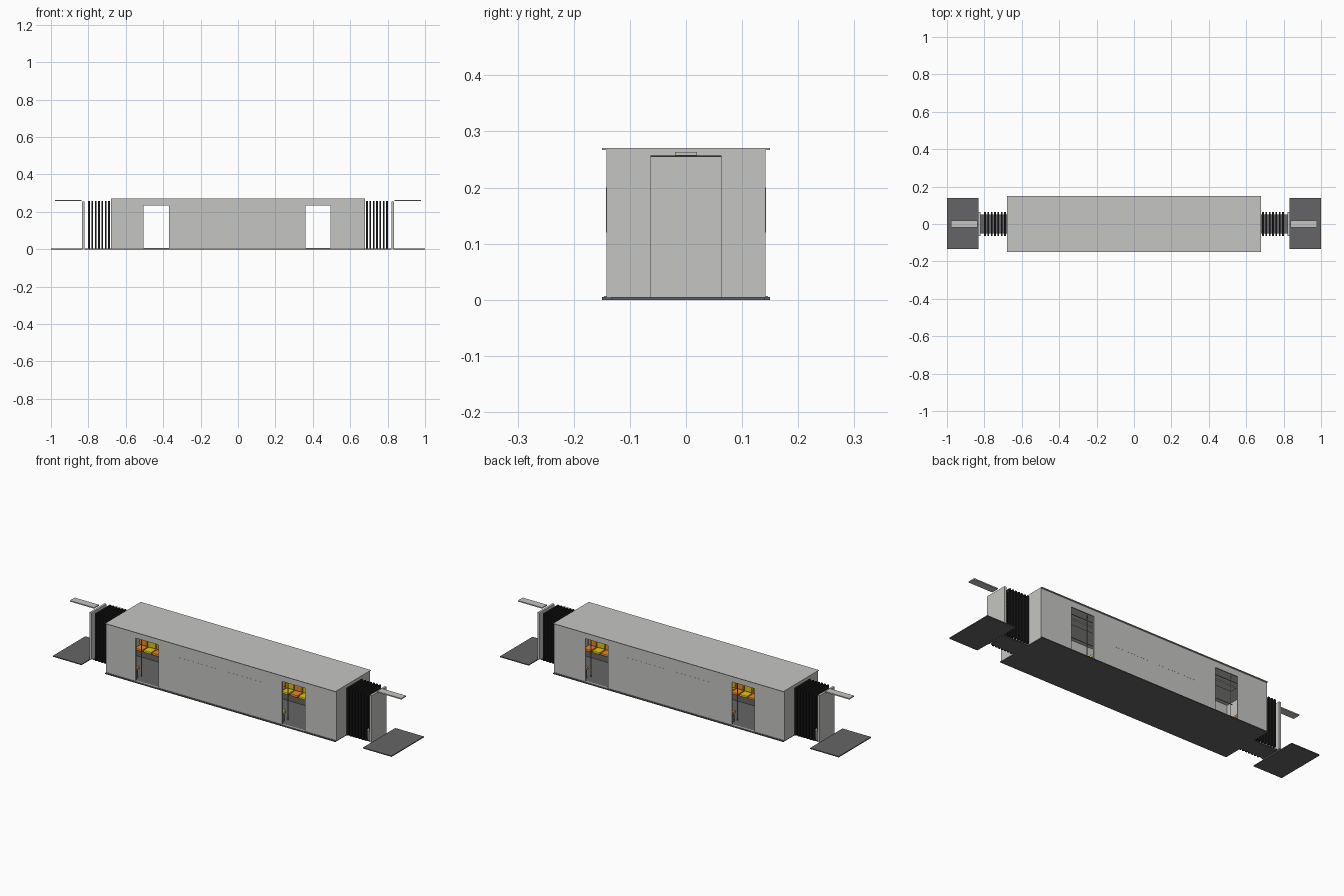
import bpy, bmesh, math
from mathutils import Vector

cube = bpy.data.objects.get("Cube")
if cube:
    bpy.data.objects.remove(cube, do_unlink=True)


def material(name, r, g, b):
    m = bpy.data.materials.new(name)
    m.use_nodes = True
    m.diffuse_color = (r, g, b, 1)
    m.node_tree.nodes["Principled BSDF"].inputs["Base Color"].default_value = (r, g, b, 1)
    return m


BODY = material("body_grey", 0.56, 0.56, 0.54)
FLOOR = material("floor_dark_grey", 0.13, 0.13, 0.135)
RUBBER = material("bellows_black", 0.012, 0.012, 0.012)
ORANGE = material("seat_orange", 0.8, 0.25, 0.02)
YELLOW = material("seat_yellow", 0.75, 0.55, 0.01)
STEEL = material("rail_steel", 0.3, 0.3, 0.3)


def finish(name, bm, mat):
    bmesh.ops.recalc_face_normals(bm, faces=bm.faces)
    mesh = bpy.data.meshes.new(name)
    bm.to_mesh(mesh)
    bm.free()
    mesh.materials.append(mat)
    ob = bpy.data.objects.new(name, mesh)
    bpy.context.collection.objects.link(ob)
    return ob


def box(name, x, y, z, mat, bevel=0):
    """Box from (min, max) ranges on each axis."""
    bm = bmesh.new()
    bmesh.ops.create_cube(bm, size=1)
    for v in bm.verts:
        v.co = Vector([(a + b) / 2 + c * abs(b - a) for (a, b), c in zip((x, y, z), v.co)])
    if bevel:
        bmesh.ops.bevel(bm, geom=bm.edges[:], offset=bevel, segments=2,
                        profile=0.5, affect='EDGES')
    return finish(name, bm, mat)


def notched_panel(name, half, z0, z1, openings, place, thickness, mat):
    """Upright panel with openings (left, right, top) cut up from its lower edge."""
    outline = [(-half, z0)]
    for a, b, top in openings:
        outline += [(a, z0), (a, top), (b, top), (b, z0)]
    outline += [(half, z0), (half, z1), (-half, z1)]
    bm = bmesh.new()
    face = bm.faces.new([bm.verts.new(place(u, w)) for u, w in outline])
    grown = bmesh.ops.extrude_face_region(bm, geom=[face])["geom"]
    bmesh.ops.translate(bm, vec=thickness,
                        verts=[v for v in grown if isinstance(v, bmesh.types.BMVert)])
    return finish(name, bm, mat)


def rod(name, start, end, radius, mat):
    start, end = Vector(start), Vector(end)
    bm = bmesh.new()
    bmesh.ops.create_cone(bm, cap_ends=True, segments=8, radius1=radius,
                          radius2=radius, depth=(end - start).length)
    ob = finish(name, bm, mat)
    ob.location = (start + end) / 2
    ob.rotation_euler = (end - start).to_track_quat('Z', 'Y').to_euler()
    return ob


HALF, WALL = 0.68, 0.142
FLOOR_TOP, ROOF = 0.005, 0.267
DOORS = [(-0.505, -0.37), (0.36, 0.495)]

# Car shell
box("car_floor", (-HALF, HALF), (-0.15, 0.15), (0, FLOOR_TOP), FLOOR)
box("car_roof", (-HALF, HALF), (-0.15, 0.15), (ROOF, 0.27), BODY)
for s, side in ((-1, "front"), (1, "back")):
    notched_panel(side + "_wall", HALF, FLOOR_TOP, ROOF,
                  [(a, b, 0.235) for a, b in DOORS],
                  lambda u, w: (u, s * WALL, w), (0, -s * 0.006, 0), BODY)
    for a, b in DOORS:
        box(side + "_door_threshold", (a, b), (s * 0.136, s * 0.146),
            (FLOOR_TOP, 0.007), BODY)
    # Flush window panels
    for a, b in ((-0.245, -0.03), (0.03, 0.245)):
        box(side + "_window_panel", (a, b), (s * WALL, s * (WALL + 0.0005)),
            (0.12, 0.2), BODY)

# Longitudinal seat rows along both walls, alternating colours
WIDTH = 0.05
for s, side in ((-1, "front"), (1, "back")):
    for start, count in ((-0.67, 3), (-0.355, 14), (0.515, 3)):
        end = start + count * WIDTH
        box(side + "_bench_base", (start, end), (s * 0.1, s * 0.136),
            (FLOOR_TOP, 0.042), FLOOR)
        for i in range(count):
            mat = (ORANGE, YELLOW)[i % 2]
            x = (start + i * WIDTH + 0.002, start + (i + 1) * WIDTH - 0.002)
            box(side + "_seat_cushion", x, (s * 0.082, s * 0.13), (0.042, 0.055), mat, 0.004)
            box(side + "_seat_back", x, (s * 0.122, s * 0.135), (0.056, 0.115), mat, 0.004)

    # Grab poles beside the doors and overhead rails
    for a, b in DOORS:
        for x in (a - 0.008, b + 0.008):
            rod(side + "_grab_pole", (x, s * 0.082, FLOOR_TOP), (x, s * 0.082, ROOF), 0.002, STEEL)
    rod(side + "_overhead_rail", (-0.66, s * 0.082, 0.242), (0.66, s * 0.082, 0.242), 0.002, STEEL)

# Ceiling light strip
box("ceiling_strip", (-0.6, 0.6), (-0.02, 0.02), (0.262, ROOF), BODY)

# Gangways and neighbouring platforms at both ends
for s, side in ((-1, "right"), (1, "left")):
    notched_panel(side + "_end_wall", WALL - 0.006, FLOOR_TOP, ROOF, [(-0.05, 0.05, 0.23)],
                  lambda u, w: (s * HALF, u, w), (-s * 0.006, 0, 0), BODY)
    box(side + "_gangway_floor", (s * HALF, s * 0.82), (-0.05, 0.05), (0, FLOOR_TOP), FLOOR)
    for i in range(7):
        x = s * (0.685 + i * 0.0178)
        notched_panel(side + "_bellows_rib", 0.063, FLOOR_TOP, 0.257, [(-0.05, 0.05, 0.24)],
                      lambda u, w: (x, u, w), (s * 0.009, 0, 0), RUBBER)
    box(side + "_end_panel", (s * 0.821, s * 0.833), (-0.063, 0.063), (FLOOR_TOP, 0.255), BODY)
    box(side + "_platform", (s * 0.831, s * 1.0), (-0.133, 0.14), (0, FLOOR_TOP), FLOOR)
    box(side + "_light_strip", (s * 0.836, s * 0.978), (-0.02, 0.02), (0.257, 0.263), BODY)
